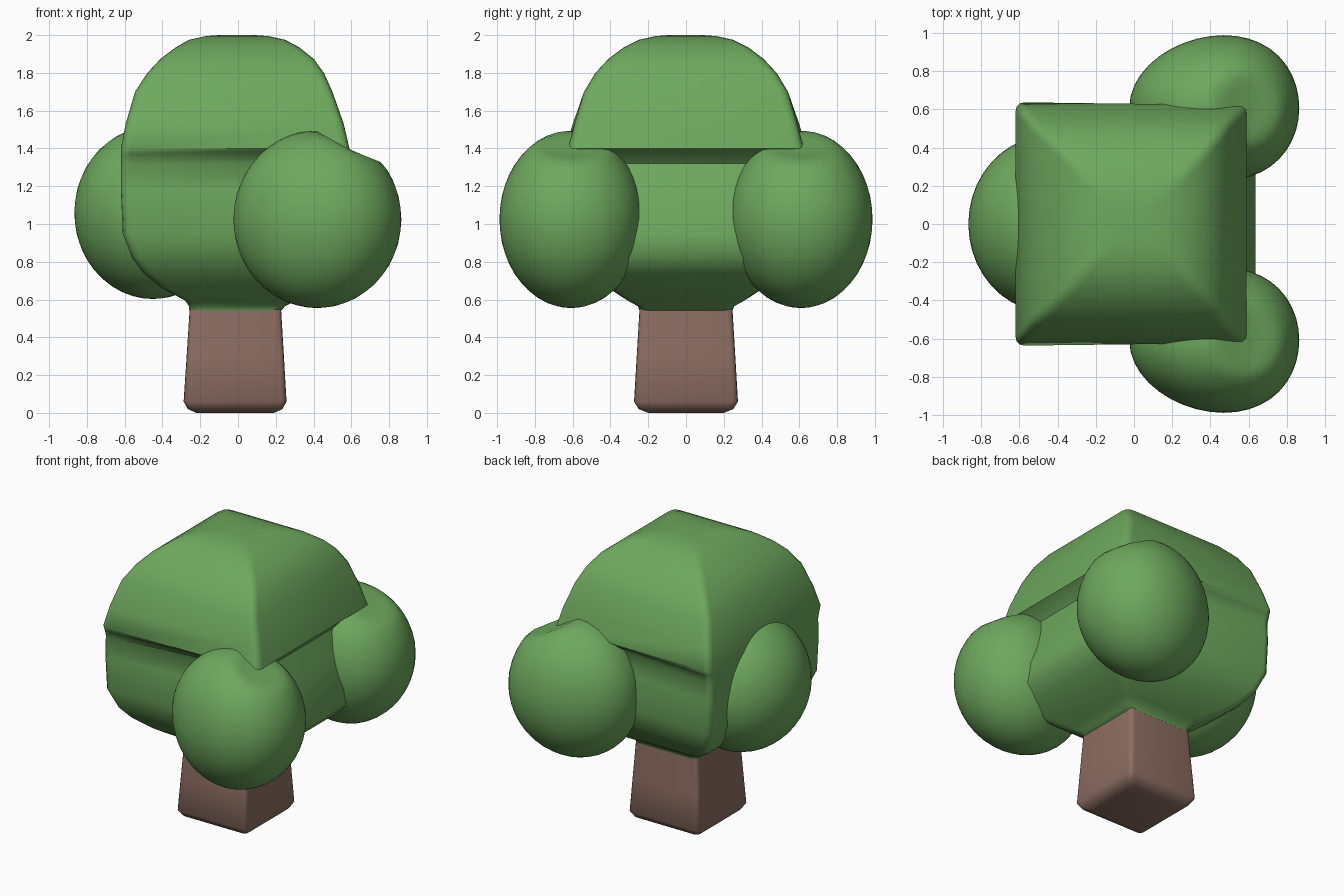
import bpy, bmesh
from mathutils import Vector

if "Cube" in bpy.data.objects:
    bpy.data.objects.remove(bpy.data.objects["Cube"])


def material(name, rgb):
    m = bpy.data.materials.new(name)
    m.diffuse_color = (*rgb, 1)
    m.use_nodes = True
    m.node_tree.nodes["Principled BSDF"].inputs["Base Color"].default_value = m.diffuse_color
    return m


GREEN = material("leaf green", (0.156, 0.392, 0.112))
BROWN = material("bark brown", (0.266, 0.156, 0.125))


def finish(bm, name, mat, angle):
    bmesh.ops.recalc_face_normals(bm, faces=bm.faces[:])
    me = bpy.data.meshes.new(name)
    bm.to_mesh(me)
    bm.free()
    me.materials.append(mat)
    ob = bpy.data.objects.new(name, me)
    bpy.context.collection.objects.link(ob)
    bpy.ops.object.select_all(action='DESELECT')
    ob.select_set(True)
    bpy.context.view_layer.objects.active = ob
    bpy.ops.object.shade_smooth_by_angle(angle=angle)
    return ob


def ring(z, x0, x1, yl, yr, r):
    """Rounded four-sided outline; yl and yr are the half depths at x0 and x1."""
    c = [Vector(p) for p in ((x0, -yl, z), (x1, -yr, z), (x1, yr, z), (x0, yl, z))]
    pts = []
    for i in range(4):
        a = c[i] + (c[i - 1] - c[i]).normalized() * r
        b = c[i] + (c[(i + 1) % 4] - c[i]).normalized() * r
        for t in (0, 0.33, 0.67, 1):
            pts.append(a * (1 - t) ** 2 + c[i] * 2 * t * (1 - t) + b * t * t)
    return pts


def loft(name, rows, r, mat, angle):
    bm = bmesh.new()
    loops = [[bm.verts.new(p) for p in ring(*row, r)] for row in rows]
    for lo, hi in zip(loops, loops[1:]):
        n = len(lo)
        for i in range(n):
            j = (i + 1) % n
            bm.faces.new((lo[i], lo[j], hi[j], hi[i]))
    bm.faces.new(loops[0])
    bm.faces.new(loops[-1])
    return finish(bm, name, mat, angle)


# Trunk: tapered square post with a rounded foot
loft("trunk", [
    (0.0, -0.22, 0.19, 0.20, 0.20),
    (0.02, -0.265, 0.235, 0.25, 0.25),
    (0.06, -0.288, 0.257, 0.275, 0.275),
    (0.30, -0.272, 0.243, 0.261, 0.261),
    (0.55, -0.256, 0.228, 0.246, 0.246)], 0.03, BROWN, 1.2)

# Main crown: neck, bulging lower half, recess, overhanging dome
loft("crown", [
    (0.543, -0.258, 0.23, 0.247, 0.247),
    (0.565, -0.26, 0.25, 0.255, 0.255),
    (0.595, -0.28, 0.31, 0.31, 0.31),
    (0.66, -0.40, 0.44, 0.41, 0.40),
    (0.74, -0.50, 0.55, 0.50, 0.47),
    (0.82, -0.56, 0.63, 0.56, 0.52),
    (0.95, -0.61, 0.635, 0.61, 0.55),
    (1.18, -0.62, 0.56, 0.615, 0.51),
    (1.32, -0.62, 0.51, 0.61, 0.50),
    (1.37, -0.62, 0.55, 0.625, 0.57),
    (1.40, -0.62, 0.59, 0.637, 0.622),
    (1.53, -0.595, 0.56, 0.60, 0.59),
    (1.70, -0.545, 0.50, 0.54, 0.54),
    (1.80, -0.48, 0.455, 0.48, 0.48),
    (1.875, -0.41, 0.40, 0.41, 0.41),
    (1.935, -0.33, 0.325, 0.33, 0.33),
    (1.975, -0.26, 0.25, 0.25, 0.25),
    (1.995, -0.17, 0.16, 0.16, 0.16),
    (2.0, -0.10, 0.09, 0.09, 0.09)], 0.05, GREEN, 0.9)


def leaf_ball(name, centre, radii, dented):
    bm = bmesh.new()
    bmesh.ops.create_icosphere(bm, subdivisions=4, radius=1)
    for v in bm.verts:
        q = v.co.copy()
        v.co = Vector([c + k * u for c, k, u in zip(centre, radii, q)])
        if dented:
            v.co.x += 0.05 * q.y ** 2
            x = v.co.x
            if x > 0.4:   # top pressed in around the dome's corner
                v.co.z = min(v.co.z, max(1.5 - 0.55 * (x - 0.4), 1.39 - 0.4 * (x - 0.6)))
    finish(bm, name, GREEN, 0.9)


# Leaf balls: a mirrored pair on the right, one on the left
for side, label in ((-1, "front"), (1, "back")):
    leaf_ball(label + "_leaf_ball", (0.42, 0.608 * side, 1.025), (0.445, 0.38, 0.47), True)
leaf_ball("left_leaf_ball", (-0.45, 0, 1.06), (0.417, 0.46, 0.457), False)
